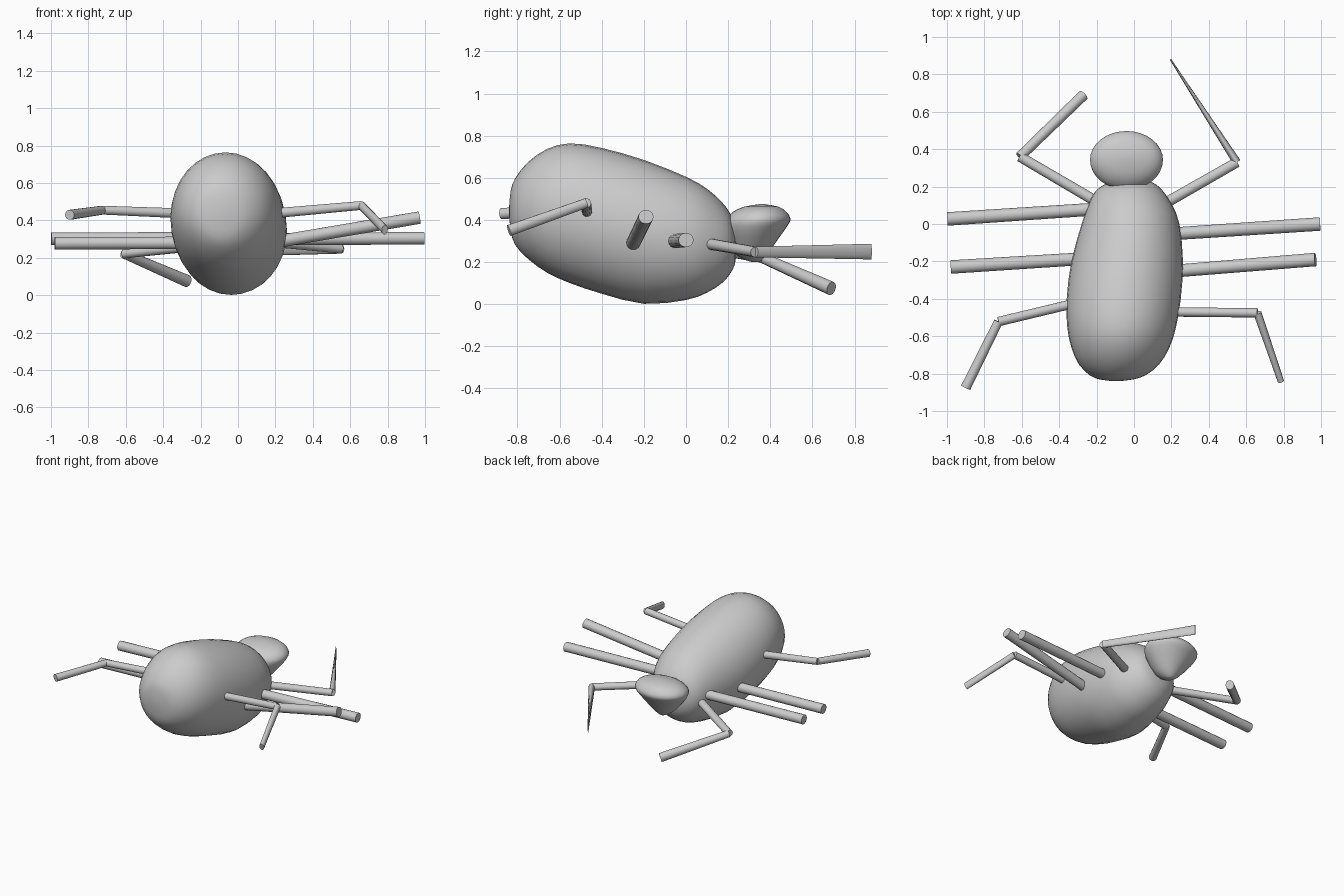
import bpy, bmesh, math
from mathutils import Vector

if "Cube" in bpy.data.objects:
    bpy.data.objects.remove(bpy.data.objects["Cube"])


def finish(name, bm, angle=50):
    bmesh.ops.recalc_face_normals(bm, faces=bm.faces)
    me = bpy.data.meshes.new(name)
    bm.to_mesh(me)
    bm.free()
    ob = bpy.data.objects.new(name, me)
    bpy.context.collection.objects.link(ob)
    bpy.ops.object.select_all(action='DESELECT')
    ob.select_set(True)
    bpy.context.view_layer.objects.active = ob
    bpy.ops.object.shade_smooth_by_angle(angle=math.radians(angle))
    return ob


def bridge(bm, rings):
    n = len(rings[0])
    for a, b in zip(rings, rings[1:]):
        for i in range(n):
            bm.faces.new((a[i], a[(i + 1) % n], b[(i + 1) % n], b[i]))
    bm.faces.new(rings[0])
    bm.faces.new(rings[-1])


def refine(rows, steps=2):
    """Catmull-Rom subdivision of the section table."""
    out = []
    for k in range(len(rows) - 1):
        p = [rows[max(0, min(len(rows) - 1, k + d))] for d in (-1, 0, 1, 2)]
        for s in range(steps):
            t = s / steps
            out.append([0.5 * (2 * b + (c - a) * t + (2 * a - 5 * b + 4 * c - d) * t * t
                               + (3 * b - a - 3 * c + d) * t ** 3) for a, b, c, d in zip(*p)])
    return out + [list(rows[-1])]


def loft(name, rows, place, n=32):
    """Elliptical sections: position, low/high of first axis, low/high of second axis."""
    bm = bmesh.new()
    rings = []
    for s, a0, a1, b0, b1 in refine(rows):
        rings.append([bm.verts.new(place(
            s, (a0 + a1) / 2 + (a1 - a0) / 2 * math.cos(2 * math.pi * i / n),
            (b0 + b1) / 2 + (b1 - b0) / 2 * math.sin(2 * math.pi * i / n))) for i in range(n)])
    bridge(bm, rings)
    return finish(name, bm, 80)


def segment(bm, a, b, size_a, size_b, n=14):
    """Tapered tube; sizes are (horizontal, vertical) radii."""
    a, b = Vector(a), Vector(b)
    d = (b - a).normalized()
    side = d.cross(Vector((0, 0, 1))).normalized()
    up = side.cross(d)
    bridge(bm, [[bm.verts.new(p + side * r[0] * math.cos(2 * math.pi * i / n)
                              + up * r[1] * math.sin(2 * math.pi * i / n)) for i in range(n)]
                for p, r in ((a, size_a), (b, size_b))])


def leg(name, points, sizes):
    bm = bmesh.new()
    for k in range(len(points) - 1):
        segment(bm, points[k], points[k + 1], *sizes[k])
    return finish(name, bm)


# Plump body: y, x min, x max, z min, z max
loft("body", [
    (-0.84, -0.11, -0.08, 0.43, 0.46),
    (-0.832, -0.18, -0.01, 0.345, 0.54),
    (-0.81, -0.235, 0.06, 0.28, 0.60),
    (-0.75, -0.295, 0.135, 0.215, 0.675),
    (-0.66, -0.335, 0.19, 0.15, 0.737),
    (-0.55, -0.357, 0.225, 0.10, 0.764),
    (-0.40, -0.36, 0.25, 0.05, 0.742),
    (-0.20, -0.335, 0.262, 0.002, 0.685),
    (0.00, -0.28, 0.243, 0.02, 0.605),
    (0.10, -0.245, 0.205, 0.055, 0.548),
    (0.17, -0.21, 0.16, 0.10, 0.485),
    (0.21, -0.16, 0.12, 0.145, 0.43),
    (0.232, -0.10, 0.07, 0.19, 0.36),
    (0.24, -0.03, 0.0, 0.25, 0.28)],
    lambda s, a, b: (a, s, b))

# Acorn-shaped head: z, x min, x max, y min, y max
loft("head", [
    (0.20, -0.055, -0.025, 0.315, 0.345),
    (0.215, -0.085, 0.005, 0.27, 0.365),
    (0.25, -0.13, 0.05, 0.225, 0.395),
    (0.32, -0.19, 0.11, 0.195, 0.445),
    (0.37, -0.225, 0.145, 0.185, 0.48),
    (0.405, -0.235, 0.155, 0.19, 0.497),
    (0.44, -0.205, 0.13, 0.225, 0.475),
    (0.463, -0.15, 0.08, 0.275, 0.44),
    (0.475, -0.055, -0.015, 0.345, 0.375)],
    lambda s, a, b: (a, b, s))

thin = ((0.029, 0.027), (0.027, 0.025))
rear = ((0.025, 0.027), (0.025, 0.024))
thick = ((0.034, 0.034), (0.036, 0.034))

# Straight middle legs
for name, a, b in (
        ("right_middle_leg_front", (0.2, -0.053, 0.30), (0.995, 0.0, 0.305)),
        ("right_middle_leg_back", (0.2, -0.253, 0.285), (0.97, -0.19, 0.415)),
        ("left_middle_leg_front", (-0.2, 0.08, 0.305), (-0.998, 0.027, 0.302)),
        ("left_middle_leg_back", (-0.28, -0.186, 0.28), (-0.98, -0.23, 0.278))):
    leg(name, [a, b], [thick])

# Bent front legs, the right one ending in a flattened blade
leg("right_front_leg", [(0.13, 0.09, 0.29), (0.55, 0.33, 0.248), (0.195, 0.88, 0.25)],
    [thin, ((0.022, 0.026), (0.004, 0.038))])
leg("left_front_leg", [(-0.15, 0.09, 0.27), (-0.61, 0.36, 0.222), (-0.27, 0.69, 0.075)],
    [thin, ((0.027, 0.025), (0.029, 0.033))])

# Bent rear legs
leg("right_rear_leg", [(0.18, -0.47, 0.437), (0.66, -0.475, 0.48), (0.785, -0.84, 0.35)],
    [rear, ((0.022, 0.023), (0.017, 0.027))])
leg("left_rear_leg", [(-0.3, -0.42, 0.438), (-0.725, -0.522, 0.455), (-0.9, -0.875, 0.43)],
    [rear, ((0.024, 0.024), (0.027, 0.027))])
